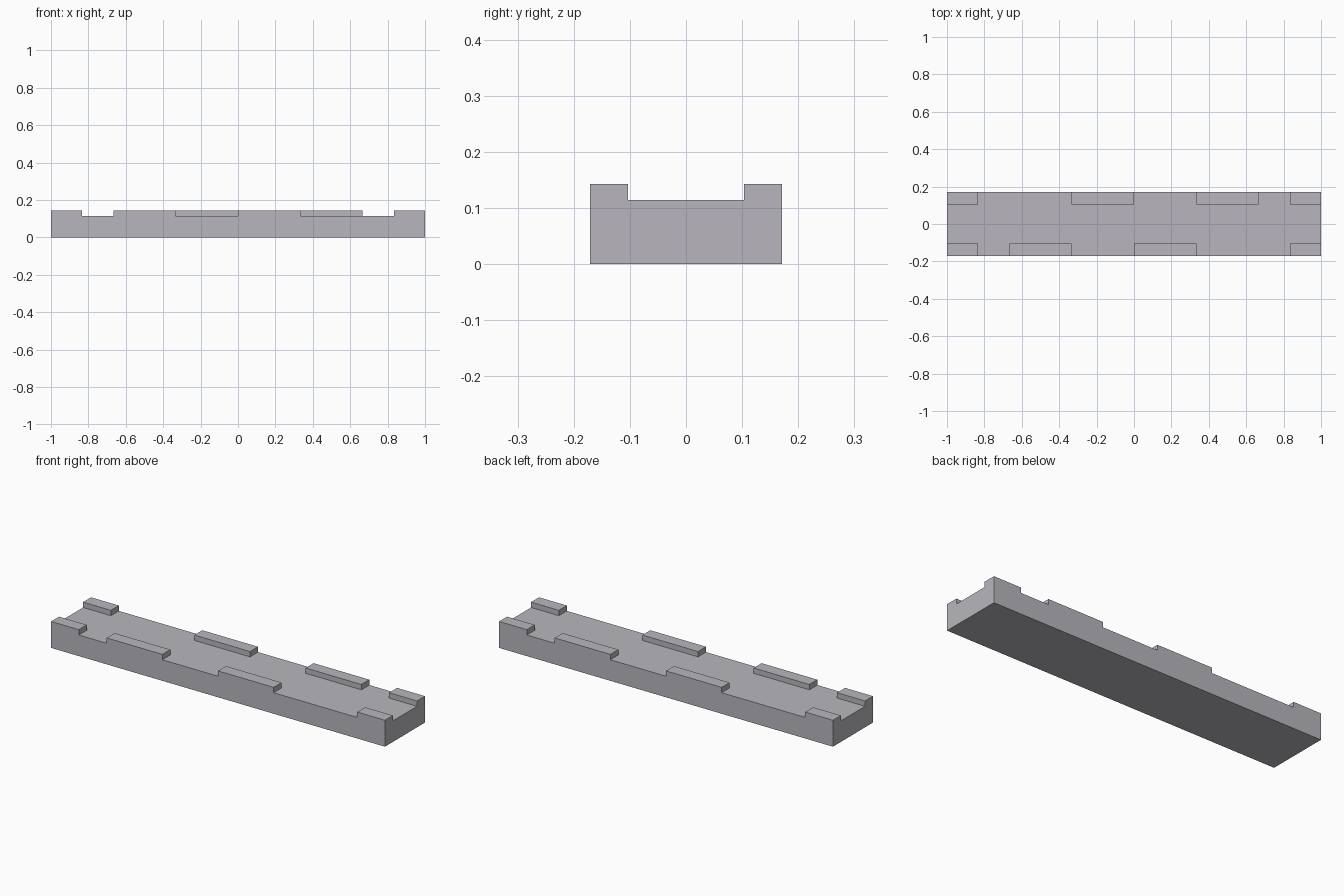
import bpy, bmesh
from mathutils import Matrix, Vector

if "Cube" in bpy.data.objects:
    bpy.data.objects.remove(bpy.data.objects["Cube"])

HALF_W, DECK_Z, TOP_Z, TAB_IN = 0.171, 0.114, 0.143, 0.103
S = 1 / 6
# Front-row tabs as x ranges; the back row is the same row turned by 180 degrees
TABS = [(-6 * S, -5 * S), (-4 * S, -2 * S), (0, 2 * S), (5 * S, 6 * S)]

grey = bpy.data.materials.new("warm grey")
grey.diffuse_color = (0.48, 0.47, 0.51, 1)
grey.use_nodes = True
grey.node_tree.nodes["Principled BSDF"].inputs["Base Color"].default_value = grey.diffuse_color

# Base slab
bm = bmesh.new()
bmesh.ops.create_cube(bm, size=1, matrix=Matrix.Translation((0, 0, DECK_Z / 2))
                      @ Matrix.Diagonal((2, 2 * HALF_W, DECK_Z, 1)))


def cut(co, no):
    bmesh.ops.bisect_plane(bm, geom=bm.verts[:] + bm.edges[:] + bm.faces[:],
                           plane_co=co, plane_no=no)


# Score the slab along the tab outlines
for k in (-5, -4, -2, 0, 2, 4, 5):
    cut((k * S, 0, 0), (1, 0, 0))
for y in (-TAB_IN, TAB_IN):
    cut((0, y, 0), (0, 1, 0))


def is_tab(face):
    c = face.calc_center_median()
    if face.normal.z < 0.9 or abs(c.y) < TAB_IN:
        return False
    x = c.x if c.y < 0 else -c.x
    return any(a < x < b for a, b in TABS)


# Raise the edge tabs
bm.normal_update()
raised = bmesh.ops.extrude_discrete_faces(bm, faces=[f for f in bm.faces if is_tab(f)])
verts = list({v for f in raised["faces"] for v in f.verts})
bmesh.ops.translate(bm, verts=verts, vec=Vector((0, 0, TOP_Z - DECK_Z)))

# Merge coplanar faces
bmesh.ops.remove_doubles(bm, verts=bm.verts[:], dist=1e-5)
bmesh.ops.recalc_face_normals(bm, faces=bm.faces[:])
bmesh.ops.dissolve_limit(bm, angle_limit=0.01, verts=bm.verts[:], edges=bm.edges[:])

mesh = bpy.data.meshes.new("tabbed_plank")
bm.to_mesh(mesh)
bm.free()
mesh.materials.append(grey)
bpy.context.collection.objects.link(bpy.data.objects.new("tabbed_plank", mesh))
